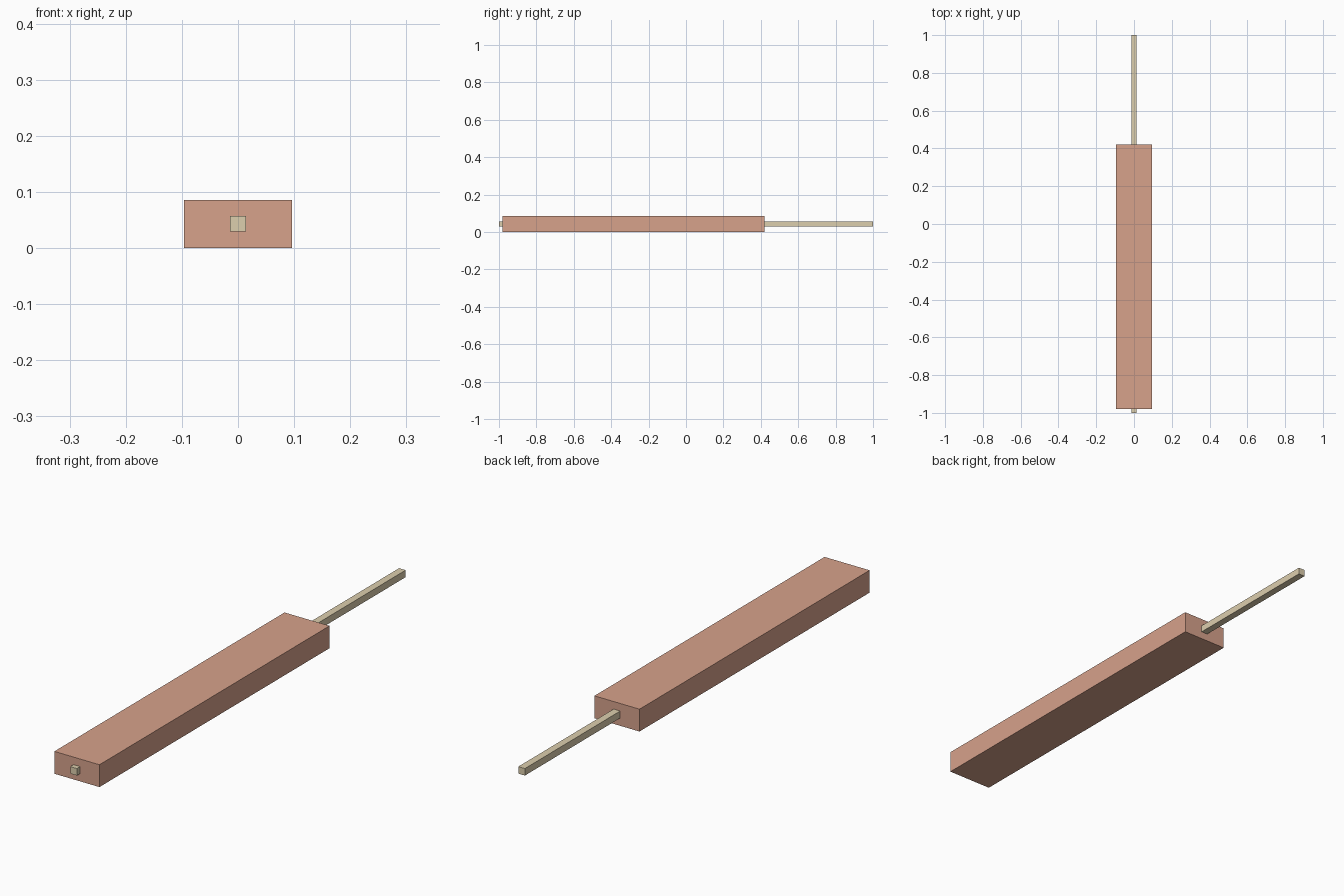
import bpy

if "Cube" in bpy.data.objects:
    bpy.data.objects.remove(bpy.data.objects["Cube"])


def material(name, color):
    m = bpy.data.materials.new(name)
    m.diffuse_color = color
    m.use_nodes = True
    m.node_tree.nodes["Principled BSDF"].inputs["Base Color"].default_value = m.diffuse_color
    return m


def box(name, lo, hi, mat):
    size = [b - a for a, b in zip(lo, hi)]
    mid = [(a + b) / 2 for a, b in zip(lo, hi)]
    bpy.ops.mesh.primitive_cube_add(size=1, location=mid)
    ob = bpy.context.object
    ob.name = name
    ob.scale = size
    bpy.ops.object.transform_apply(location=False, rotation=False, scale=True)
    ob.data.materials.append(mat)
    return ob


coating_mat = material("coating_pink", (0.68, 0.36, 0.26, 1))
core_mat = material("core_gold", (0.55, 0.36, 0.05, 1))
stick_mat = material("stick_wood", (0.72, 0.62, 0.42, 1))

# Outer block and the golden core just beneath its sides
box("coating", (-0.096, -0.98, 0.0), (0.096, 0.42, 0.086), coating_mat)
box("core", (-0.095, -0.979, 0.001), (0.095, 0.419, 0.085), core_mat)

# Square stick running through the whole block
box("stick", (-0.014, -1.0, 0.03), (0.014, 1.0, 0.057), stick_mat)
